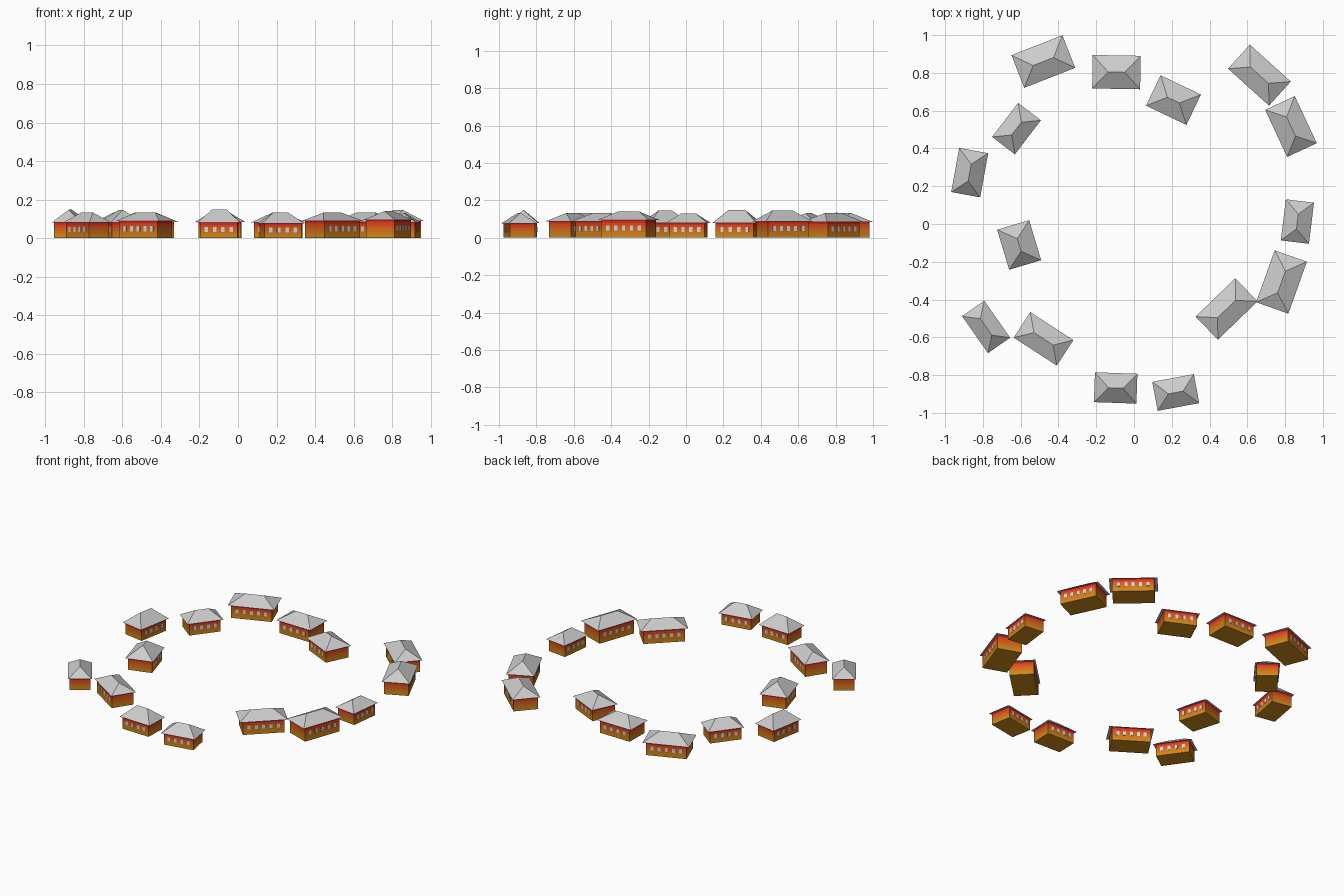
import bpy, bmesh, math
from mathutils import Matrix

if "Cube" in bpy.data.objects:
    bpy.data.objects.remove(bpy.data.objects["Cube"])

# centre x, y, angle, roof length, roof width, eave height, ridge height
HOUSES = [
    (-0.48, 0.86, 21.4, 0.290, 0.185, 0.085, 0.133),
    (-0.093, 0.804, -1, 0.254, 0.177, 0.085, 0.136),
    (0.209, 0.656, -25.5, 0.237, 0.178, 0.080, 0.132),
    (0.664, 0.788, -42, 0.292, 0.172, 0.085, 0.133),
    (0.831, 0.516, -65, 0.275, 0.173, 0.088, 0.147),
    (0.865, 0.013, 83, 0.219, 0.150, 0.080, 0.130),
    (0.781, -0.307, 70.4, 0.292, 0.181, 0.094, 0.140),
    (0.490, -0.450, 44, 0.292, 0.170, 0.088, 0.132),
    (0.221, -0.892, 10.5, 0.224, 0.156, 0.076, 0.133),
    (-0.097, -0.868, -2, 0.225, 0.158, 0.080, 0.148),
    (-0.479, -0.608, -33, 0.272, 0.161, 0.088, 0.132),
    (-0.783, -0.545, -55, 0.239, 0.143, 0.080, 0.133),
    (-0.608, -0.111, -73.3, 0.221, 0.177, 0.080, 0.147),
    (-0.622, 0.505, 52.6, 0.227, 0.152, 0.080, 0.132),
    (-0.870, 0.272, 79.7, 0.237, 0.156, 0.080, 0.148),
]
BANDS = 6
WALL_SCALE = 0.87


def material(name, rgb):
    m = bpy.data.materials.new(name)
    m.diffuse_color = (*rgb, 1)
    m.use_nodes = True
    m.node_tree.nodes["Principled BSDF"].inputs["Base Color"].default_value = m.diffuse_color
    return m


# wall colour runs from orange at the ground to red under the eaves
low, high = (0.62, 0.26, 0.01), (0.72, 0.02, 0.01)
wall_mats = [material(f"wall_{i}", [a + (b - a) * i / (BANDS - 1) for a, b in zip(low, high)])
             for i in range(BANDS)]
glass = material("window", (0.62, 0.68, 0.72))


def finish(bm, name, matrix, mats=()):
    bmesh.ops.recalc_face_normals(bm, faces=bm.faces)
    me = bpy.data.meshes.new(name)
    bm.to_mesh(me)
    bm.free()
    for m in mats:
        me.materials.append(m)
    ob = bpy.data.objects.new(name, me)
    ob.matrix_world = matrix
    bpy.context.collection.objects.link(ob)


def rect(bm, l, w, z):
    return [bm.verts.new((sx * l / 2, sy * w / 2, z))
            for sx, sy in ((-1, -1), (1, -1), (1, 1), (-1, 1))]


def walls(l, w, h, matrix):
    bm = bmesh.new()
    rings = [rect(bm, l, w, h * i / BANDS) for i in range(BANDS + 1)]
    for i in range(BANDS):
        for k in range(4):
            n = (k + 1) % 4
            f = bm.faces.new((rings[i][k], rings[i][n], rings[i + 1][n], rings[i + 1][k]))
            f.material_index = i
    bm.faces.new(rings[0])
    bm.faces.new(rings[-1]).material_index = BANDS - 1
    finish(bm, "walls", matrix, wall_mats)


def hip_roof(l, w, z0, z1, matrix):
    bm = bmesh.new()
    a, b, c, d = rect(bm, l, w, z0)
    half = max(l - w, 0.06) / 2 + 0.005
    p, q = bm.verts.new((-half, 0, z1)), bm.verts.new((half, 0, z1))
    for f in ((a, b, q, p), (b, c, q), (c, d, p, q), (d, a, p), (d, c, b, a)):
        bm.faces.new(f)
    finish(bm, "hip_roof", matrix)


def windows(l, w, h, matrix):
    # evenly spaced panes on both long sides
    bm = bmesh.new()
    n = round(l / 0.052)
    for i in range(n):
        x = (i - (n - 1) / 2) * l * 0.88 / n
        for side in (-1, 1):
            m = Matrix.Translation((x, side * w / 2, h * 0.56)) @ Matrix.Diagonal((0.018, 0.003, 0.027, 1))
            bmesh.ops.create_cube(bm, size=1, matrix=m)
    finish(bm, "windows", matrix, [glass])


for x, y, ang, l, w, eave, ridge in HOUSES:
    place = Matrix.Translation((x, y, 0)) @ Matrix.Rotation(math.radians(ang), 4, 'Z')
    wl, ww = l * WALL_SCALE, w * WALL_SCALE
    walls(wl, ww, eave + 0.002, place)
    hip_roof(l, w, eave, ridge, place)
    windows(wl, ww, eave, place)
